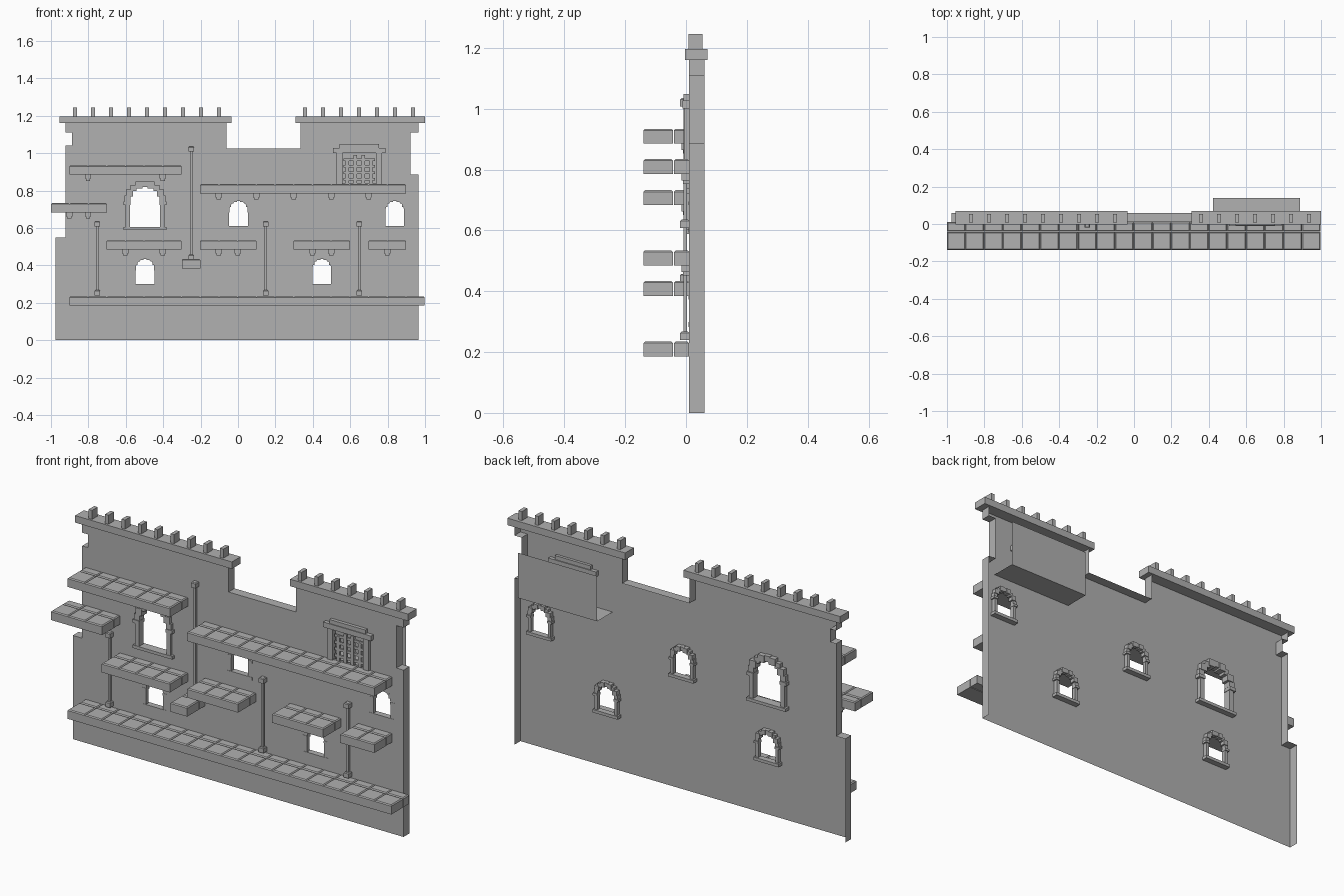
import bpy, bmesh, math
from mathutils import Matrix

if "Cube" in bpy.data.objects:
    bpy.data.objects.remove(bpy.data.objects["Cube"])

stone = bpy.data.materials.new("dark_grey_stone")
stone.diffuse_color = (0.44, 0.44, 0.44, 1)
stone.use_nodes = True
stone.node_tree.nodes["Principled BSDF"].inputs["Base Color"].default_value = stone.diffuse_color


def finish(bm, name):
    bmesh.ops.recalc_face_normals(bm, faces=bm.faces[:])
    bmesh.ops.translate(bm, verts=bm.verts[:], vec=(0.003, 0, 0))
    me = bpy.data.meshes.new(name)
    bm.to_mesh(me)
    bm.free()
    me.materials.append(stone)
    ob = bpy.data.objects.new(name, me)
    bpy.context.collection.objects.link(ob)
    return ob


def box(bm, x0, x1, y0, y1, z0, z1, chamfer=0.0):
    m = Matrix.Translation(((x0 + x1) / 2, (y0 + y1) / 2, (z0 + z1) / 2)) @ \
        Matrix.Diagonal((x1 - x0, y1 - y0, z1 - z0, 1))
    vs = bmesh.ops.create_cube(bm, size=1, matrix=m)['verts']
    if chamfer:
        top = [e for e in {e for v in vs for e in v.link_edges}
               if all(v.co.z > z1 - 1e-5 for v in e.verts)]
        bmesh.ops.bevel(bm, geom=top, offset=chamfer, segments=1, affect='EDGES')


# window data: centre x, sill z, spring z, opening radius, frame width, front y
windows = [(-0.5, 0.60, 0.74, 0.08, 0.03, -0.006)]
windows += [(x, z, z + 0.09, 0.05, 0.02, 0.0105)
            for x, z in ((0, 0.605), (0.835, 0.605), (-0.5, 0.295), (0.445, 0.295))]

# wall: open-backed shell, a front sheet with holes and a rim turned backwards
outline = [(0.962, 0), (0.962, 0.885), (0.92, 0.885), (0.92, 1.11), (0.962, 1.11),
           (0.962, 1.165), (0.33, 1.165), (0.33, 1.025), (-0.065, 1.025),
           (-0.065, 1.165), (-0.925, 1.165), (-0.925, 1.11), (-0.89, 1.11),
           (-0.89, 1.04), (-0.925, 1.04), (-0.925, 0.55), (-0.98, 0.55), (-0.98, 0)]
bm = bmesh.new()


def loop(pts):
    vs = [bm.verts.new((x, 0.01, z)) for x, z in pts]
    return [bm.edges.new((vs[i], vs[(i + 1) % len(vs)])) for i in range(len(vs))]


rim = loop(outline)
edges = list(rim)
for cx, z0, zs, r, t, yf in windows:
    R = r + (t * 0.3 if yf < 0 else 0)
    arc = [(cx + R * math.cos(a * math.pi / 8), zs + R * math.sin(a * math.pi / 8))
           for a in range(9)]
    edges += loop([(cx - R, z0), (cx + R, z0)] + arc)
edges += loop([(0.555, 0.84), (0.735, 0.84), (0.735, 1.0), (0.555, 1.0)])
bmesh.ops.triangle_fill(bm, edges=edges, use_beauty=True, use_dissolve=False,
                        normal=(0, -1, 0))
new = bmesh.ops.extrude_edge_only(bm, edges=rim[:-1])['geom']
for v in new:
    if isinstance(v, bmesh.types.BMVert):
        v.co.y = 0.06
finish(bm, "wall")

# cornices and merlons
for name, x0, x1, m0, n in (("left", -0.957, -0.037, -0.875, 9),
                            ("right", 0.305, 0.997, 0.355, 7)):
    bm = bmesh.new()
    box(bm, x0, x1, -0.003, 0.07, 1.16, 1.197)
    finish(bm, name + "_cornice")
    bm = bmesh.new()
    for i in range(n):
        x = m0 + 0.0963 * i
        box(bm, x - 0.01, x + 0.01, 0.008, 0.054, 1.195, 1.245)
    finish(bm, name + "_merlons")

# tiled ledges with brackets: start x, tile count, top z, bracket x positions
ledges = [(-0.905, 6, 0.934, (-0.805, -0.405)),
          (-1.003, 3, 0.732, (-0.905, -0.805)),
          (-0.205, 11, 0.834, (-0.105, 0.095, 0.295, 0.495, 0.695)),
          (-0.705, 4, 0.534, (-0.605, -0.405)),
          (-0.205, 3, 0.534, (-0.105, -0.005)),
          (0.295, 3, 0.534, (0.395, 0.495)),
          (0.695, 2, 0.534, (0.795,)),
          (-0.905, 19, 0.234, ()),
          (-0.303, 1, 0.433, ())]
for k, (x0, n, zt, brackets) in enumerate(ledges):
    bm = bmesh.new()
    for i in range(n):
        a, b = x0 + 0.1 * i, x0 + 0.1 * (i + 1)
        box(bm, a, b, -0.14, -0.043, zt - 0.049, zt, 0.005)
        box(bm, a, b, -0.039, 0.01, zt - 0.049, zt, 0.005)
    finish(bm, f"ledge_{k + 1}")
    if brackets:
        bm = bmesh.new()
        for x in brackets:
            box(bm, x - 0.017, x + 0.017, -0.015, 0.01, zt - 0.07, zt - 0.049)
            box(bm, x - 0.012, x + 0.012, -0.01, 0.01, zt - 0.082, zt - 0.07)
        finish(bm, f"ledge_brackets_{k + 1}")

# square poles with end caps
for k, (x, z0, z1) in enumerate(((-0.755, 0.24, 0.635), (0.145, 0.24, 0.635),
                                 (0.645, 0.24, 0.635), (-0.253, 0.43, 1.035))):
    bm = bmesh.new()
    box(bm, x - 0.006, x + 0.006, -0.009, 0.004, z0 + 0.02, z1 - 0.02)
    for z in (z0, z1 - 0.027):
        box(bm, x - 0.014, x + 0.014, -0.019, 0.01, z, z + 0.027, 0.004)
    finish(bm, f"pole_{k + 1}")

# window frames: jambs, capitals, sill and a stepped ring of arch blocks
for k, (cx, z0, zs, r, t, yf) in enumerate(windows):
    bm = bmesh.new()
    yb = 0.032
    for s in (-1, 1):
        a, b = sorted((cx + s * r, cx + s * (r + t * 0.8)))
        box(bm, a, b, yf, yb, z0, zs)
        a, b = sorted((cx + s * r * 0.97, cx + s * (r + t * 1.2)))
        box(bm, a, b, yf - 0.002, yb + 0.005, zs - t * 0.6, zs)
    w = r + t * 1.2
    box(bm, cx - w, cx + w, yf - 0.002, yb + 0.008, z0 - 0.012, z0 + 0.004)
    n = 9
    for i in range(n):
        ang = math.pi * (i + 0.5) / n
        d = r + t / 2
        x, z = cx + d * math.cos(ang), zs + d * math.sin(ang)
        h = t * (0.62 if i % 2 else 0.52)
        dy = 0.004 * (i % 2)
        box(bm, x - h, x + h, yf - dy / 4, yb + dy, z - h, z + h)
    finish(bm, f"window_frame_{k + 1}")

# gate surround
gx = 0.645
bm = bmesh.new()
for s in (-1, 1):
    a, b = sorted((gx + s * 0.09, gx + s * 0.122))
    box(bm, a, b, -0.006, 0.025, 0.83, 1.0)
box(bm, gx - 0.14, gx + 0.14, -0.012, 0.03, 1.0, 1.027)
box(bm, gx - 0.105, gx + 0.105, -0.008, 0.025, 1.027, 1.048)
finish(bm, "gate_surround")

# gate grille
bm = bmesh.new()
for i in range(4):
    x = gx - 0.063 + 0.042 * i
    box(bm, x - 0.009, x + 0.009, 0.002, 0.016, 0.835, 0.99 if i in (1, 2) else 0.965)
for i in range(4):
    z = 0.86 + 0.035 * i
    box(bm, gx - 0.085, gx + 0.085, 0.004, 0.014, z - 0.007, z + 0.007)
finish(bm, "gate_grille")

# thin panel and floor behind the gate
bm = bmesh.new()
v = [bm.verts.new(p) for p in ((0.42, 0.01, 0.83), (0.885, 0.01, 0.83), (0.885, 0.14, 0.83),
                               (0.42, 0.14, 0.83), (0.885, 0.14, 1.07), (0.42, 0.14, 1.07))]
bm.faces.new((v[0], v[1], v[2], v[3]))
bm.faces.new((v[3], v[2], v[4], v[5]))
finish(bm, "gate_alcove")
